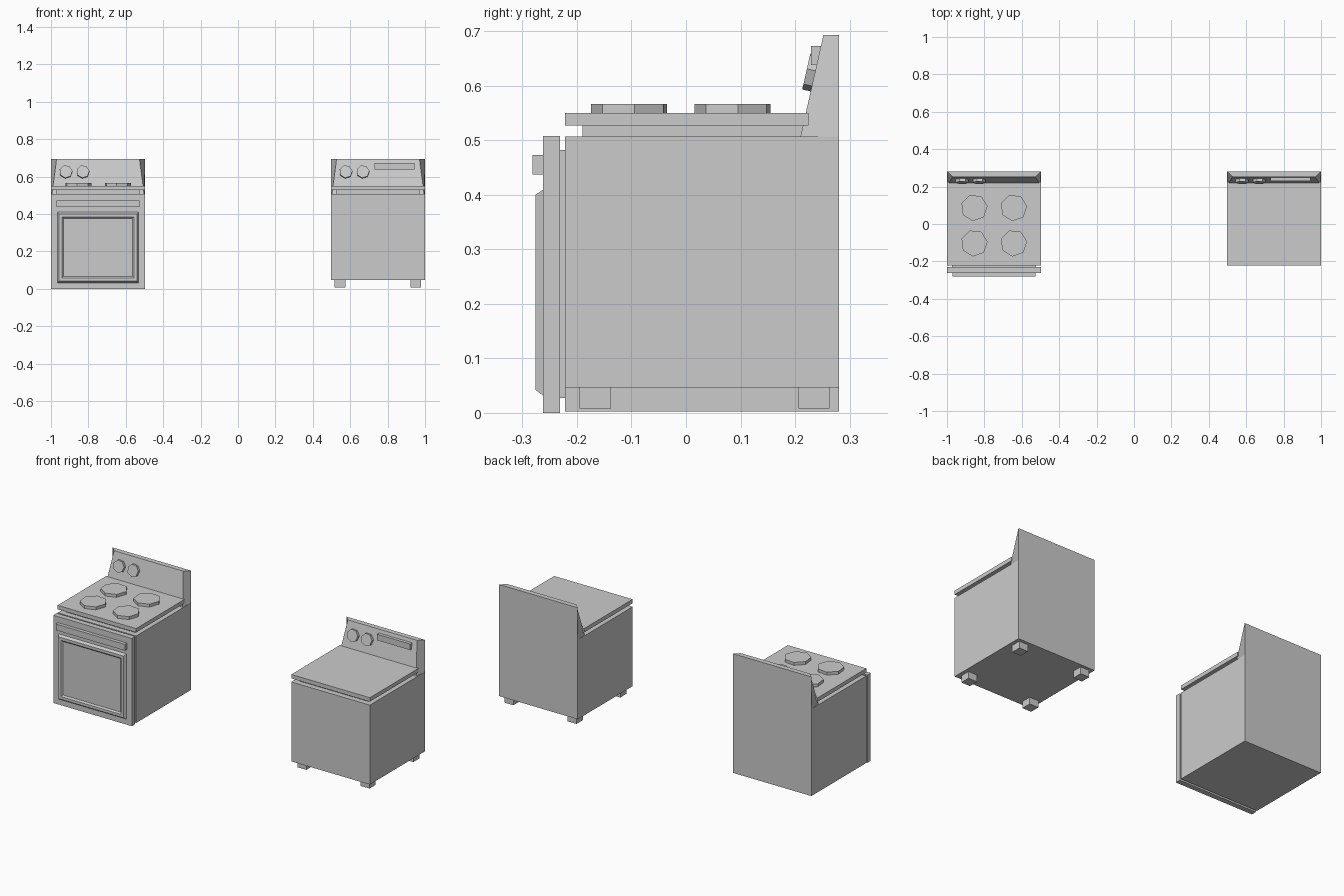
import bpy, bmesh, math

if "Cube" in bpy.data.objects:
    bpy.data.objects.remove(bpy.data.objects["Cube"])

W = 0.503  # width of each stove


def make(name, bm):
    bmesh.ops.recalc_face_normals(bm, faces=bm.faces[:])
    me = bpy.data.meshes.new(name)
    bm.to_mesh(me)
    bm.free()
    ob = bpy.data.objects.new(name, me)
    bpy.context.collection.objects.link(ob)
    return ob


def loft(name, rings):
    """Solid skinned through a list of matching point rings, capped at both ends."""
    bm = bmesh.new()
    vs = [[bm.verts.new(p) for p in r] for r in rings]
    n = len(vs[0])
    for a, b in zip(vs, vs[1:]):
        for i in range(n):
            j = (i + 1) % n
            bm.faces.new((a[i], a[j], b[j], b[i]))
    bm.faces.new(vs[0])
    bm.faces.new(vs[-1])
    return make(name, bm)


def rect_xz(x0, x1, y, z0, z1):
    return [(x0, y, z0), (x1, y, z0), (x1, y, z1), (x0, y, z1)]


def box(name, x0, x1, y0, y1, z0, z1):
    return loft(name, [rect_xz(x0, x1, y0, z0, z1), rect_xz(x0, x1, y1, z0, z1)])


def disc(name, loc, r, depth, sides, tilt=0.0, turn=0.0):
    bm = bmesh.new()
    ring = [[(r * math.cos(turn + 2 * math.pi * i / sides),
              r * math.sin(turn + 2 * math.pi * i / sides), z) for i in range(sides)]
            for z in (-depth / 2, depth / 2)]
    bm.free()
    ob = loft(name, ring)
    ob.location = loc
    ob.rotation_euler = (tilt, 0, 0)
    return ob


def guard_y(z):
    # sloping front of the backguard
    return 0.21 + 0.042 * (z - 0.507) / 0.186


def stove(tag, x0, body_z):
    x1 = x0 + W
    box(tag + "_body", x0, x1, -0.222, 0.281, body_z, 0.507)
    box(tag + "_neck", x0 + 0.03, x1 - 0.03, -0.19, 0.25, 0.505, 0.529)
    box(tag + "_cooktop", x0, x1, -0.222, 0.225, 0.527, 0.55)
    # backguard: slanted front whose sides taper in towards the top
    front = [(x0 + 0.005, 0.21, 0.507), (x1 - 0.005, 0.21, 0.507),
             (x1 - 0.03, 0.252, 0.693), (x0 + 0.03, 0.252, 0.693)]
    loft(tag + "_backguard", [front, rect_xz(x0, x1, 0.281, 0.507, 0.693)])
    # control knobs
    slope = math.atan2(0.042, 0.186)
    for i, dx in enumerate((0.08, 0.171)):
        disc(f"{tag}_knob_{i}", (x0 + dx, guard_y(0.625) - 0.006, 0.625),
             0.035, 0.02, 7, math.pi / 2 - slope, math.radians(6.6))


# stove with oven door and burners
L = -1.0
stove("oven_stove", L, 0.003)
for i, bx in enumerate((-0.854, -0.643)):
    for j, by in enumerate((-0.1025, 0.087)):
        disc(f"burner_{i}{j}", (bx, by, 0.558), 0.0718, 0.018, 7, turn=math.radians(6.6))
box("door_seal", L + 0.028, L + W - 0.028, -0.234, -0.22, 0.027, 0.482)
box("door", L, L + W, -0.262, -0.231, 0, 0.508)
box("door_handle", L + 0.03, L + W - 0.03, -0.282, -0.26, 0.437, 0.473)
# raised door panel with bevelled rim and recessed window
px0, px1 = L + 0.033, L + W - 0.033
loft("door_panel", [
    rect_xz(px0, px1, -0.261, 0.031, 0.41),
    rect_xz(px0 + 0.01, px1 - 0.01, -0.276, 0.042, 0.40),
    rect_xz(px0 + 0.026, px1 - 0.026, -0.276, 0.058, 0.384),
    rect_xz(px0 + 0.034, px1 - 0.034, -0.268, 0.066, 0.376)])

# plain stove on feet with a display
R = 0.497
stove("plain_stove", R, 0.047)
for i, fx in enumerate((R + 0.02, R + W - 0.078)):
    for j, fy in enumerate((-0.195, 0.206)):
        box(f"foot_{i}{j}", fx, fx + 0.057, fy, fy + 0.057, 0.008, 0.048)
box("display", 0.73, 0.943, 0.229, 0.255, 0.638, 0.673)
